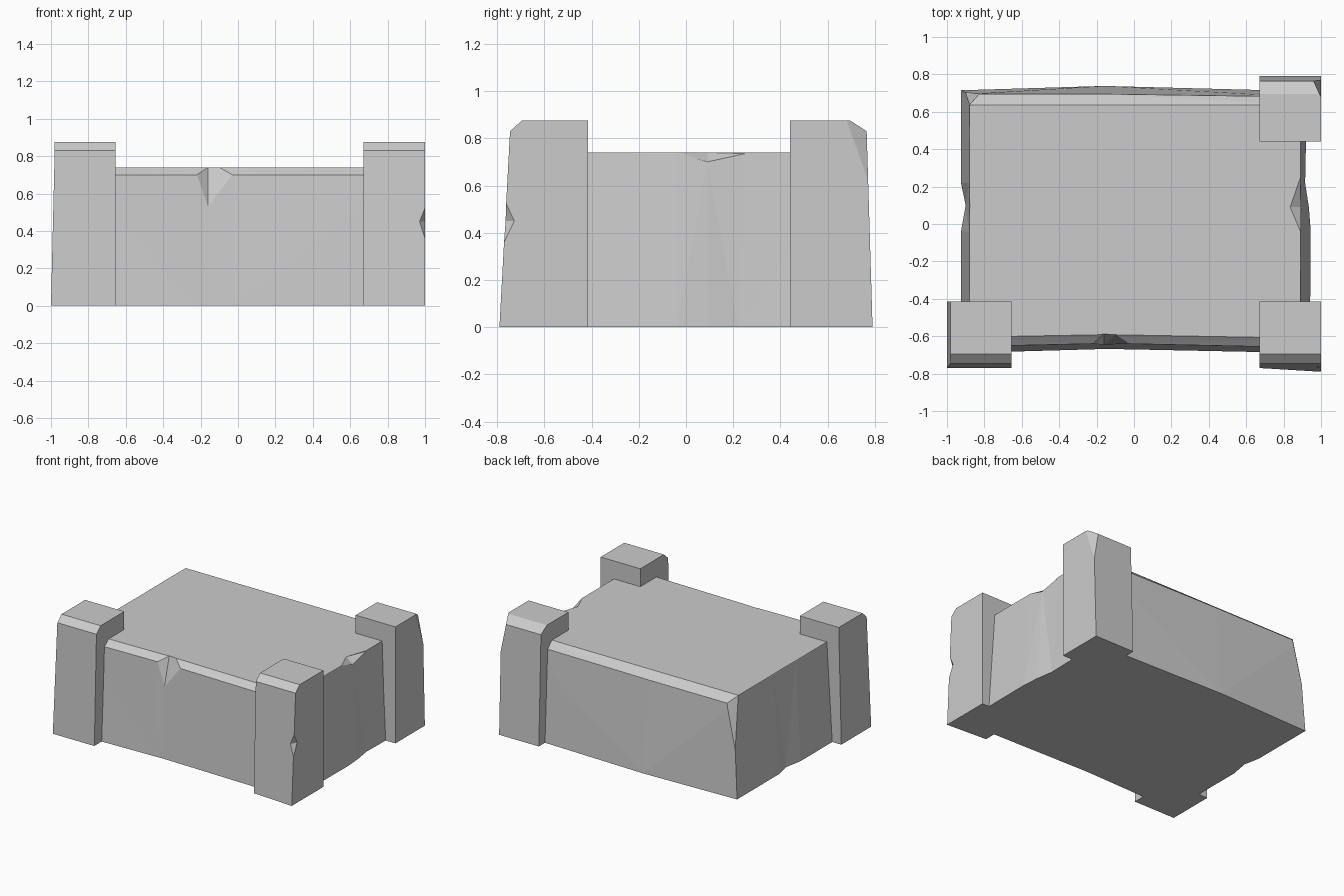
import bpy, bmesh
from mathutils import Vector

if "Cube" in bpy.data.objects:
    bpy.data.objects.remove(bpy.data.objects["Cube"])


def chip(bm, a, b, c, inside):
    """Slice a corner off along the plane through three points and cap it."""
    a, b, c = Vector(a), Vector(b), Vector(c)
    n = (b - a).cross(c - a).normalized()
    if n.dot(Vector(inside) - a) > 0:
        n = -n
    geom = bm.verts[:] + bm.edges[:] + bm.faces[:]
    res = bmesh.ops.bisect_plane(bm, geom=geom, dist=1e-5, plane_co=a,
                                 plane_no=n, clear_outer=True)
    cut = [e for e in res["geom_cut"] if isinstance(e, bmesh.types.BMEdge)]
    bmesh.ops.holes_fill(bm, edges=[e for e in cut if e.is_boundary], sides=0)


def loft(rings):
    """Closed solid through matching rings of points."""
    bm = bmesh.new()
    vs = [[bm.verts.new(p) for p in r] for r in rings]
    n = len(rings[0])
    for lo, hi in zip(vs, vs[1:]):
        for i in range(n):
            j = (i + 1) % n
            bm.faces.new((lo[i], lo[j], hi[j], hi[i]))
    bm.faces.new(vs[0][::-1])
    bm.faces.new(vs[-1])
    return bm


def finish(bm, name):
    bmesh.ops.recalc_face_normals(bm, faces=bm.faces)
    me = bpy.data.meshes.new(name)
    bm.to_mesh(me)
    bm.free()
    ob = bpy.data.objects.new(name, me)
    bpy.context.collection.objects.link(ob)
    return ob


def post(x_in, x_out, x_top, y_in, base_in, base_out, s):
    """Tapered corner post with a bevelled outer top edge; s = -1 front, 1 back."""
    def ring(z, x, ya, yb):
        return [(x_in, y_in, z), (x_in, s * ya, z), (x, s * yb, z), (x, y_in, z)]
    return loft([ring(0, x_out, base_in, base_out),
                 ring(0.83, x_top, 0.745 if s < 0 else 0.765, 0.745 if s < 0 else 0.765),
                 ring(0.875, x_top, 0.695, 0.695)])


# Block body: base x, y / shoulder x, y, z / top x, y, counter-clockwise
outline = [
    (-.925, -.69, -.882, -.655, .70, -.88, -.605),   # front left corner
    (-.22, -.67, -.22, -.64, .70, -.19, -.592),      # front chip
    (-.16, -.668, -.16, -.645, .53, -.16, -.588),
    (-.03, -.67, -.03, -.64, .70, -.10, -.592),
    (.94, -.69, .892, -.66, .70, .89, -.61),         # front right corner
    (.945, -.04, .892, -.04, .735, .89, -.04),       # right chip
    (.935, .09, .892, .09, .70, .835, .09),
    (.915, .22, .89, .25, .735, .89, .25),
    (.925, .71, .892, .68, .69, .89, .635),          # back right corner
    (-.16, .738, -.16, .695, .69, -.16, .635),       # back bulge
    (-.925, .715, -.882, .695, .69, -.88, .635),     # back left corner
    (-.925, .22, -.882, .22, .735, -.88, .22),       # left dent
    (-.90, .10, -.88, .10, .735, -.878, .10),
    (-.925, -.04, -.882, -.04, .735, -.88, -.04),
]
body = loft([[(p[0], p[1], 0) for p in outline],
             [p[2:5] for p in outline],
             [(p[5], p[6], .74) for p in outline]])
bmesh.ops.triangulate(body, faces=body.faces[:])
chip(body, (-.88, .635, .74), (-.83, .693, .69), (-.905, .705, .35), (0, 0, .3))
finish(body, "block_body")

# Corner posts (the back left one is missing)
finish(post(-.655, -1, -.98, -.415, .77, .77, -1), "front_left_post")
front_right = finish(post(.67, 1, 1, -.415, .77, .79, -1), "front_right_post")
bm = post(.67, 1, 1, .44, .79, .79, 1)
chip(bm, (.96, .765, .83), (1, .68, .875), (1, .772, .62), (.8, .6, .3))
finish(bm, "back_right_post")

# Wedge nick in the outer edge of the front right post
f, g = Vector((.97, -.765, .45)), Vector((1, -.727, .45))
m = (f + g) / 2
bm = bmesh.new()
for p in (f * 2 - g, g * 2 - f, m + 2 * (Vector((1, -.775, .35)) - m),
          m + 2 * (Vector((1, -.765, .53)) - m)):
    bm.verts.new(p)
bmesh.ops.convex_hull(bm, input=bm.verts[:])
cutter = finish(bm, "nick_cutter")
cutter.hide_render = True
mod = front_right.modifiers.new("nick", 'BOOLEAN')
mod.operation = 'DIFFERENCE'
mod.solver = 'EXACT'
mod.object = cutter
bpy.context.view_layer.objects.active = front_right
bpy.ops.object.modifier_apply(modifier=mod.name)
bpy.data.objects.remove(cutter)
